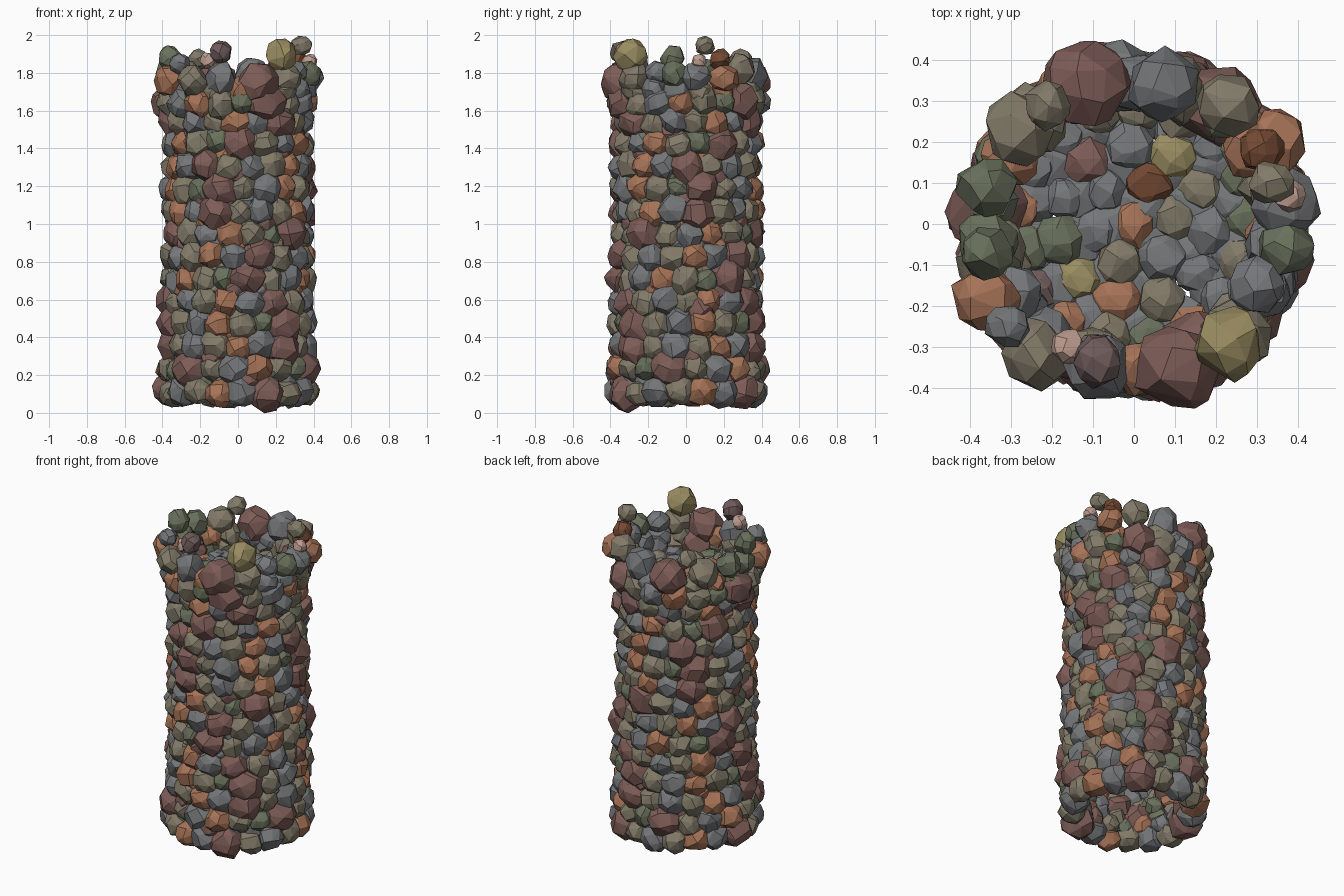
import bpy, bmesh, math, random
from mathutils import Vector, Matrix

if "Cube" in bpy.data.objects:
    bpy.data.objects.remove(bpy.data.objects["Cube"])

random.seed(11)


def linear(c):
    return c / 12.92 if c <= 0.04045 else ((c + 0.055) / 1.055) ** 2.4


# stone types: code -> (name, colour, radius)
TYPES = {
    "B": ("brown", (0.49, 0.36, 0.34), 0.096),
    "O": ("rust", (0.65, 0.45, 0.34), 0.078),
    "L": ("olive", (0.51, 0.48, 0.41), 0.078),
    "G": ("grey", (0.46, 0.465, 0.475), 0.080),
    "N": ("green", (0.41, 0.44, 0.36), 0.068),
    "Y": ("ochre", (0.60, 0.55, 0.38), 0.085),
    "P": ("pink", (0.75, 0.62, 0.57), 0.045),
    "M": ("mauve", (0.44, 0.36, 0.36), 0.065),
    "D": ("dark_rust", (0.46, 0.29, 0.20), 0.06),
}
CODES = list(TYPES)
MATS = []
for code in CODES:
    name, col, _ = TYPES[code]
    m = bpy.data.materials.new(name + "_stone")
    m.diffuse_color = (*[linear(c) for c in col], 1)
    m.use_nodes = True
    m.node_tree.nodes["Principled BSDF"].inputs["Base Color"].default_value = m.diffuse_color
    MATS.append(m)


def stone(bm, pos, r, code, squash=1.0):
    """One faceted boulder: convex hull of jittered points on a sphere."""
    n = 26
    rot = Matrix.Rotation(random.uniform(0, 6.28), 3, Vector(
        (random.uniform(-1, 1), random.uniform(-1, 1), random.uniform(-1, 1))).normalized())
    stretch = Vector([random.uniform(0.95, 1.1) for _ in range(3)])
    verts = []
    for i in range(n):
        z = 1 - (2 * i + 1) / n
        a = i * 2.39996 + random.uniform(-0.35, 0.35)
        s = math.sqrt(1 - z * z)
        p = rot @ Vector((s * math.cos(a), s * math.sin(a), z))
        p *= r * random.uniform(0.96, 1.1)
        p = Vector((p.x * stretch.x, p.y * stretch.y, p.z * stretch.z * squash))
        verts.append(bm.verts.new(p + Vector(pos)))
    res = bmesh.ops.convex_hull(bm, input=verts)
    for g in res["geom"]:
        if isinstance(g, bmesh.types.BMFace):
            g.material_index = CODES.index(code)
    loose = [v for v in verts if v.is_valid and not v.link_faces]
    if loose:
        bmesh.ops.delete(bm, geom=loose, context="VERTS")


def ring(bm, z, radius, seq, scale=1.0, jitter=0.012):
    """A course of stones spaced round a circle in proportion to their size."""
    total = sum(TYPES[c][2] for c in seq)
    a = random.uniform(0, 2 * math.pi)
    for c in seq:
        r = TYPES[c][2]
        step = 2 * math.pi * r / total
        a += step / 2
        rad = radius + random.uniform(-jitter, jitter)
        stone(bm, (rad * math.cos(a), rad * math.sin(a),
                   z + random.uniform(-jitter, jitter)),
              r * scale * random.uniform(0.92, 1.05), c)
        a += step / 2


def finish(bm, name):
    bmesh.ops.recalc_face_normals(bm, faces=bm.faces[:])
    me = bpy.data.meshes.new(name)
    bm.to_mesh(me)
    bm.free()
    for m in MATS:
        me.materials.append(m)
    ob = bpy.data.objects.new(name, me)
    bpy.context.collection.objects.link(ob)


# hollow shaft: large courses with smaller filler stones set back between
bm = bmesh.new()
ROWS = 13
for i in range(ROWS):
    z = 0.112 + i * 0.1195
    flare = 0.024 * max(0, 1 - i / 7)
    ring(bm, z, 0.327 + flare, "BLGOLN" * 3 if i % 2 else "BLGLOG" * 3, 1.03)
    if i < ROWS - 1:
        ring(bm, z + 0.06, 0.297 + flare, "GONLBG" * 3, 0.82)
finish(bm, "tower_wall")

# wider parapet courses
bm = bmesh.new()
ring(bm, 1.645, 0.355, "BLGOLN" * 3, 1.05)
ring(bm, 1.70, 0.345, "GLONLG" * 3, 0.9)
finish(bm, "parapet_base")

# platform inside the parapet: flat grey bed stones, then paving stones on top
bm = bmesh.new()
for z, radii, size, mix, squash in (
        (1.595, ((0.05, 3), (0.15, 8), (0.25, 14)), 0.068, "G", 0.55),
        (1.61, ((0, 1), (0.1, 6), (0.19, 11), (0.28, 17)), 0.058, "GGGGLLLNNBOMYD", 0.72)):
    for radius, count in radii:
        a0 = random.uniform(0, 6.28)
        for k in range(count):
            a = a0 + 2 * math.pi * k / count
            rad = radius + random.uniform(-0.01, 0.01)
            stone(bm, (rad * math.cos(a), rad * math.sin(a), z + random.uniform(-0.008, 0.008)),
                  size * random.uniform(0.9, 1.1), random.choice(mix), squash)
finish(bm, "platform")

# parapet top: placed stones (code, x, y, z, radius)
RIM = [
    ("B", -.12, .34, 1.76, .105), ("G", .07, .34, 1.79, .088), ("L", .23, .29, 1.82, .08),
    ("L", -.28, .23, 1.78, .088), ("N", -.36, .09, 1.80, .07), ("O", -.36, -.18, 1.76, .085),
    ("L", -.24, -.32, 1.76, .08), ("G", -.09, -.35, 1.77, .085), ("B", .11, -.35, 1.75, .105),
    ("G", .30, -.15, 1.80, .065), ("N", .37, -.06, 1.79, .07), ("G", .37, .05, 1.78, .08),
    ("O", .345, .20, 1.77, .076), ("L", .25, -.27, 1.77, .08), ("N", -.36, -.04, 1.77, .07),
]
CROWN = [
    ("Y", .23, -.29, 1.895, .085), ("M", -.09, -.335, 1.91, .06), ("P", -.16, -.30, 1.865, .042),
    ("G", -.31, -.25, 1.85, .05), ("N", -.36, -.07, 1.875, .066), ("L", -.21, .29, 1.87, .056),
    ("D", .31, .18, 1.87, .056), ("L", .335, .10, 1.943, .053), ("P", .38, .07, 1.86, .04),
]
for name, stones in (("parapet_rim", RIM), ("crown_stones", CROWN)):
    bm = bmesh.new()
    for c, x, y, z, r in stones:
        stone(bm, (x, y, z), r, c)
    finish(bm, name)
